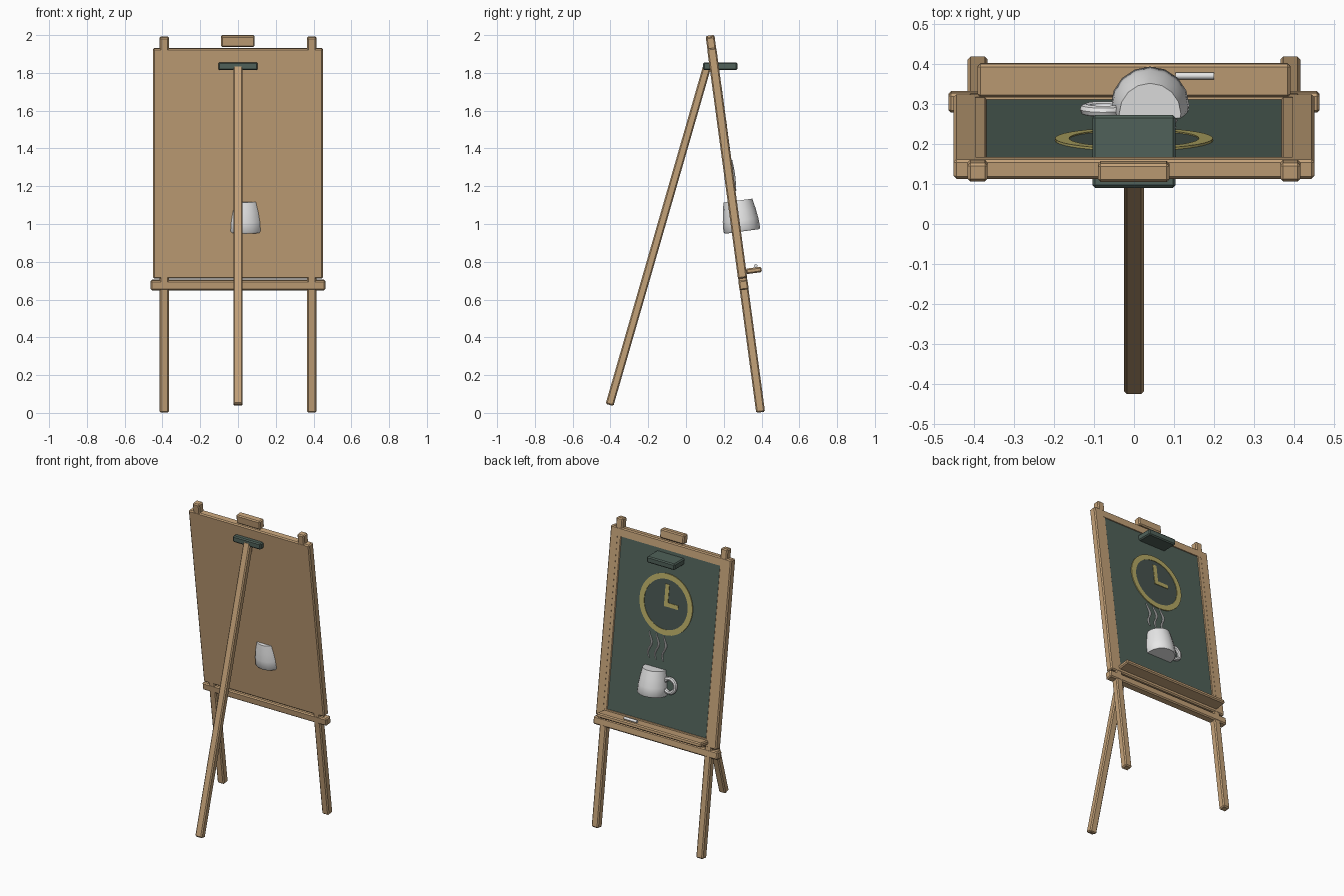
import bpy, bmesh, math
from mathutils import Matrix, Vector

if "Cube" in bpy.data.objects:
    bpy.data.objects.remove(bpy.data.objects["Cube"])


def material(name, rgb):
    m = bpy.data.materials.new(name)
    m.diffuse_color = (*rgb, 1)
    m.use_nodes = True
    m.node_tree.nodes["Principled BSDF"].inputs["Base Color"].default_value = m.diffuse_color
    return m


WOOD = material("tan wood", (0.55, 0.36, 0.19))
GREEN = material("chalkboard green", (0.08, 0.12, 0.10))
DARK = material("dark green", (0.062, 0.088, 0.078))
YELLOW = material("chalk yellow", (0.46, 0.40, 0.13))
WHITE = material("chalk white", (0.80, 0.80, 0.80))

# Board frame: local x across, local y out of the writing side, local z up the slope
TILT = math.radians(7.65)
BOARD = Matrix.Translation((0, 0.395, 0.003)) @ Matrix.Rotation(TILT, 4, 'X')
FLOOR = 0.019   # depth of the writing surface


def finish(bm, name, mats, matrix, smooth=False):
    bmesh.ops.recalc_face_normals(bm, faces=bm.faces)
    me = bpy.data.meshes.new(name)
    bm.to_mesh(me)
    bm.free()
    for m in mats:
        me.materials.append(m)
    ob = bpy.data.objects.new(name, me)
    bpy.context.collection.objects.link(ob)
    ob.matrix_world = matrix
    if smooth:
        bpy.ops.object.select_all(action='DESELECT')
        ob.select_set(True)
        bpy.context.view_layer.objects.active = ob
        bpy.ops.object.shade_smooth_by_angle(angle=math.radians(40))
    return ob


def box_bm(x, y, z, bevel):
    """Box from three (min, max) ranges."""
    bm = bmesh.new()
    bmesh.ops.create_cube(bm, size=1)
    for v in bm.verts:
        v.co = [(r[0] + r[1]) / 2 + c * (r[1] - r[0]) for c, r in zip(v.co, (x, y, z))]
    if bevel:
        bmesh.ops.bevel(bm, geom=bm.edges[:], offset=bevel, segments=1, affect='EDGES')
    return bm


def box(name, x, y, z, mat, matrix=BOARD, bevel=0.007):
    return finish(box_bm(x, y, z, bevel), name, [mat], matrix)


# Front legs
for side, s in (("left", -1), ("right", 1)):
    box(side + "_leg", (s * 0.39 - 0.025, s * 0.39 + 0.025), (-0.0235, 0.0235), (0, 2.005), WOOD)

# Framed board with the writing surface inset
bm = box_bm((-0.45, 0.45), (-0.0245, 0.0245), (0.716, 1.945), 0.007)
face = max(bm.faces, key=lambda f: f.calc_center_median().y)
bmesh.ops.inset_region(bm, faces=[face], thickness=0.048, use_even_offset=True)
bmesh.ops.inset_region(bm, faces=[face], thickness=0.001, use_even_offset=True)
for v in face.verts:
    v.co.y = FLOOR
face.material_index = 1
finish(bm, "framed_board", [WOOD, GREEN], BOARD)

# Cross bar, chalk tray and top block
box("cross_bar", (-0.463, 0.463), (-0.0245, 0.0245), (0.654, 0.706), WOOD)
box("chalk_tray", (-0.39, 0.39), (0.022, 0.106), (0.735, 0.764), WOOD)
box("top_block", (-0.09, 0.088), (-0.0235, 0.0235), (1.953, 2.013), WOOD)

# Hinge block through the board
box("hinge_block", (-0.104, 0.104), (0.09, 0.272), (1.814, 1.856), GREEN, Matrix())

# Rear strut
foot, head = Vector((0, -0.405, 0.042)), Vector((0, 0.112, 1.835))
d = head - foot
box("rear_strut", (-0.025, 0.025), (-0.0215, 0.0215), (0, d.length), WOOD,
    Matrix.Translation(foot) @ Matrix.Rotation(-math.atan2(d.y, d.z), 4, 'X'))


# Clock drawing: thin plates on the board
def lathe(profile, steps, axis='Z'):
    bm = bmesh.new()
    vs = [bm.verts.new((r, 0, h)) for r, h in profile]
    es = [bm.edges.new(p) for p in zip(vs, vs[1:])]
    bmesh.ops.spin(bm, geom=vs + es, axis=(0, 0, 1), cent=(0, 0, 0),
                   angle=math.tau, steps=steps)
    bmesh.ops.remove_doubles(bm, verts=bm.verts, dist=1e-5)
    if axis == 'Y':
        bm.transform(Matrix.Rotation(-math.pi / 2, 4, 'X'))
    return bm


CLOCK = BOARD @ Matrix.Translation((0, FLOOR, 1.545))
finish(lathe([(0, 0), (0.17, 0), (0.17, 0.003), (0, 0.003)], 40, 'Y'),
       "clock_face", [DARK], CLOCK)
finish(lathe([(0.162, 0), (0.197, 0), (0.197, 0.006), (0.162, 0.006), (0.162, 0)], 40, 'Y'),
       "clock_ring", [YELLOW], CLOCK)
box("minute_hand", (-0.014, 0.014), (0, 0.006), (-0.014, 0.13), YELLOW, CLOCK, 0)
box("hour_hand", (-0.09, 0.0135), (0, 0.0065), (-0.0135, 0.0135), YELLOW, CLOCK, 0)

# Mug body and handle
MUG = BOARD @ Matrix.Translation((0.04, 0.03, 0.962))
finish(lathe([(0, 0), (0.092, 0), (0.098, 0.008), (0.095, 0.06), (0.088, 0.11),
              (0.077, 0.165), (0, 0.165)], 16), "mug_body", [WHITE], MUG, True)

ring = [(0.044 + 0.014 * math.cos(a), 0.014 * math.sin(a))
        for a in [math.tau * i / 8 for i in range(9)]]
finish(lathe(ring, 20, 'Y'), "mug_handle", [WHITE],
       MUG @ Matrix.Translation((-0.117, 0, 0.078)), True)

# Steam: three wavy tubes
for i, x in enumerate((-0.014, 0.04, 0.092)):
    bm = bmesh.new()
    rings = []
    for k in range(17):
        t = k / 16
        r = 0.0075 * (0.35 + 0.65 * math.sin(math.pi * t))
        cx, cz = x + 0.011 * math.sin(math.tau * 1.25 * t), 1.18 + 0.165 * t
        rings.append([bm.verts.new((cx + r * math.cos(a), 0.026 + r * math.sin(a), cz))
                      for a in [math.tau * j / 8 for j in range(8)]])
    for lo, hi in zip(rings, rings[1:]):
        for j in range(8):
            bm.faces.new((lo[j], lo[j - 7], hi[j - 7], hi[j]))
    bm.faces.new(rings[0])
    bm.faces.new(rings[-1])
    finish(bm, f"steam_{i + 1}", [WHITE], BOARD, True)

# Stick of chalk on the tray
finish(lathe([(0, -0.048), (0.009, -0.048), (0.009, 0.048), (0, 0.048)], 10), "chalk_stick",
       [WHITE], BOARD @ Matrix.Translation((0.152, 0.078, 0.772))
       @ Matrix.Rotation(math.pi / 2, 4, 'Y'), True)
